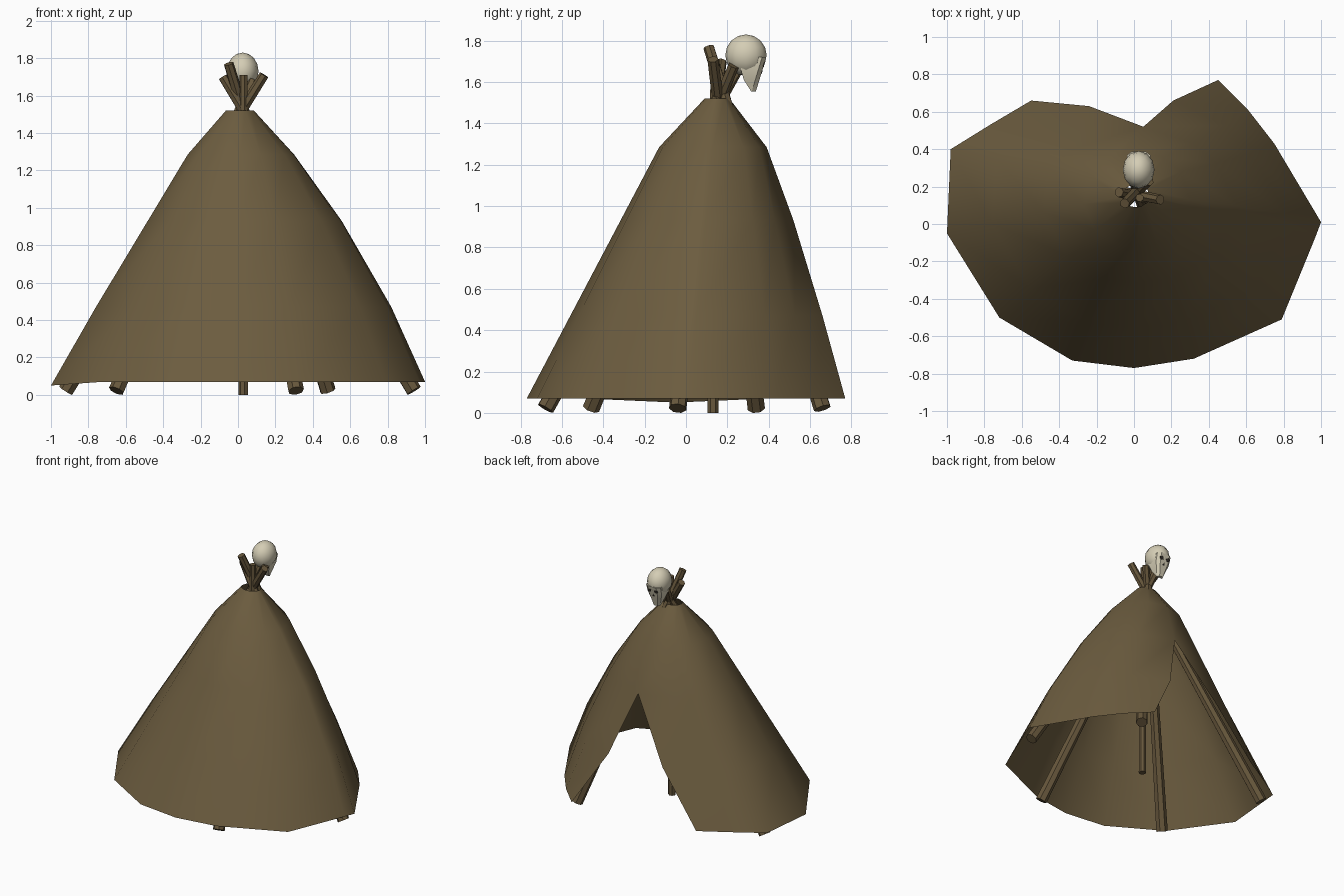
import bpy, bmesh, math
from mathutils import Vector

if "Cube" in bpy.data.objects:
    bpy.data.objects.remove(bpy.data.objects["Cube"])


def material(name, rgb):
    m = bpy.data.materials.new(name)
    m.diffuse_color = (*rgb, 1)
    m.use_nodes = True
    m.node_tree.nodes["Principled BSDF"].inputs["Base Color"].default_value = m.diffuse_color
    return m


HIDE = material("brown hide", (0.15, 0.108, 0.05))
WOOD = material("brown wood", (0.135, 0.095, 0.045))
BONE = material("bone", (0.66, 0.61, 0.46))
DARK = material("dark hollow", (0.03, 0.025, 0.02))


def make(name, verts, faces, mat, smooth=None):
    me = bpy.data.meshes.new(name)
    me.from_pydata(verts, [], faces)
    bm = bmesh.new()
    bm.from_mesh(me)
    bmesh.ops.remove_doubles(bm, verts=bm.verts, dist=0.0005)
    bmesh.ops.recalc_face_normals(bm, faces=bm.faces)
    bm.to_mesh(me)
    bm.free()
    me.materials.append(mat)
    ob = bpy.data.objects.new(name, me)
    bpy.context.collection.objects.link(ob)
    if smooth:
        bpy.ops.object.select_all(action='DESELECT')
        bpy.context.view_layer.objects.active = ob
        ob.select_set(True)
        bpy.ops.object.shade_smooth_by_angle(angle=math.radians(smooth))
    return ob


# Hide cover: a draped sheet running from one door flap round to the other.
# Each column: hem x, hem y, and its angle on the upper rings.
columns = [(-.55, .66, 90), (-.77, .53, 122), (-.98, .40, 150), (-1, -.05, 185),
           (-.72, -.50, 218), (-.33, -.73, 248), (0, -.77, 270), (.32, -.72, 292),
           (.79, -.51, 325), (.97, -.07, 352), (1, .01, 360), (.75, .43, 395),
           (.61, .61, 420), (.45, .77, 450)]
edge_rows = {.47: ((-.24, .63), (.21, .66)), .93: ((.05, .52), (.05, .52))}
rows = [[], [], [], [], []]
for i, (hx, hy, deg) in enumerate(columns):
    c, s = math.cos(math.radians(deg)), math.sin(math.radians(deg))
    shoulder = Vector((.015 + .285 * c, .13 + .26 * s, 1.285))
    hem = Vector((hx, hy, .05 if i == 3 else .07))
    rows[0].append(hem)
    for r, z in ((1, .47), (2, .93)):
        p = hem.lerp(shoulder, (z - .07) / 1.215)
        p.x += .05 * max(0, c)
        p.z = z
        if i in (0, len(columns) - 1):
            p.x, p.y = edge_rows[z][0 if i == 0 else 1]
        rows[r].append(p)
    rows[3].append(shoulder)
    rows[4].append(Vector((.01 + .075 * c, .15 + .06 * s, 1.52)))
n = len(columns)
make("hide_cover", [p for row in rows for p in row],
     [(r * n + i, r * n + i + 1, (r + 1) * n + i + 1, (r + 1) * n + i)
      for r in range(4) for i in range(n - 1)], HIDE, 50)


# Poles: five leaning ones crossing at the top, and a thin upright one
def pole(name, foot, tip, r0, r1, sides=7):
    a, b = Vector(foot), Vector(tip)
    q = (b - a).to_track_quat('Z', 'Y')
    vs = [p + q @ Vector((r * math.cos(t), r * math.sin(t), 0))
          for p, r in ((a, r0), (b, r1))
          for t in (2 * math.pi * k / sides for k in range(sides))]
    fs = [(k, (k + 1) % sides, sides + (k + 1) % sides, sides + k) for k in range(sides)]
    fs += [tuple(range(sides)), tuple(range(sides, 2 * sides))]
    make(name, vs, fs, WOOD, 30)


leaning = [((-.92, .34), (.14, .13, 1.71)), ((-.65, -.46), (.08, .23, 1.68)),
           ((.31, -.68), (-.01, .26, 1.68)), ((.94, -.04), (-.08, .17, 1.70)),
           ((.48, .66), (-.05, .11, 1.77))]
for k, (foot, tip) in enumerate(leaning):
    pole(f"leaning_pole_{k + 1}", (*foot, .022), tip, .043, .027)
pole("upright_pole", (.03, .13, 0), (.03, .14, 1.71), .027, .022)

# Skull: rounded cranium, facing the back
X = .025
bm = bmesh.new()
bmesh.ops.create_uvsphere(bm, u_segments=12, v_segments=8, radius=1)
for v in bm.verts:
    v.co = (X + .085 * v.co.x, .29 + .1 * v.co.y, 1.73 + .1 * v.co.z)
me = bpy.data.meshes.new("skull_cranium")
bm.to_mesh(me)
bm.free()
me.materials.append(BONE)
for p in me.polygons:
    p.use_smooth = True
bpy.context.collection.objects.link(bpy.data.objects.new("skull_cranium", me))

# Skull face and jaw: tapering sections (z, back y, front y, half width)
sections = [(1.72, .28, .388, .062), (1.66, .265, .37, .06),
            (1.61, .28, .355, .043), (1.555, .315, .338, .026)]
verts, faces = [], []
for z, y0, y1, w in sections:
    verts += [(X - w, y0, z), (X + w, y0, z), (X + w, y1 - .02, z),
              (X + w * .6, y1, z), (X - w * .6, y1, z), (X - w, y1 - .02, z)]
for r in range(3):
    faces += [(r * 6 + k, r * 6 + (k + 1) % 6, r * 6 + 6 + (k + 1) % 6, r * 6 + 6 + k)
              for k in range(6)]
faces += [tuple(range(6)), tuple(range(18, 24))]
make("skull_face", verts, faces, BONE, 25)


# Eye sockets and nose: thin dark plates on the face
def hollow(name, x, z, rx, rz, sides):
    pts = []
    for d in (-.003, .002):
        for k in range(sides):
            t = 2 * math.pi * k / sides + math.pi / 2
            pz = z + rz * math.sin(t)
            pts.append((X + x + rx * math.cos(t), .37 + (pz - 1.66) * .3 + d, pz))
    fs = [(k, (k + 1) % sides, sides + (k + 1) % sides, sides + k) for k in range(sides)]
    make(name, pts, fs + [tuple(range(sides)), tuple(range(sides, 2 * sides))], DARK)


for side, sx in (("left", -1), ("right", 1)):
    hollow(f"{side}_eye_socket", sx * .028, 1.685, .017, .014, 6)
hollow("nose_hole", 0, 1.645, .01, .014, 3)
